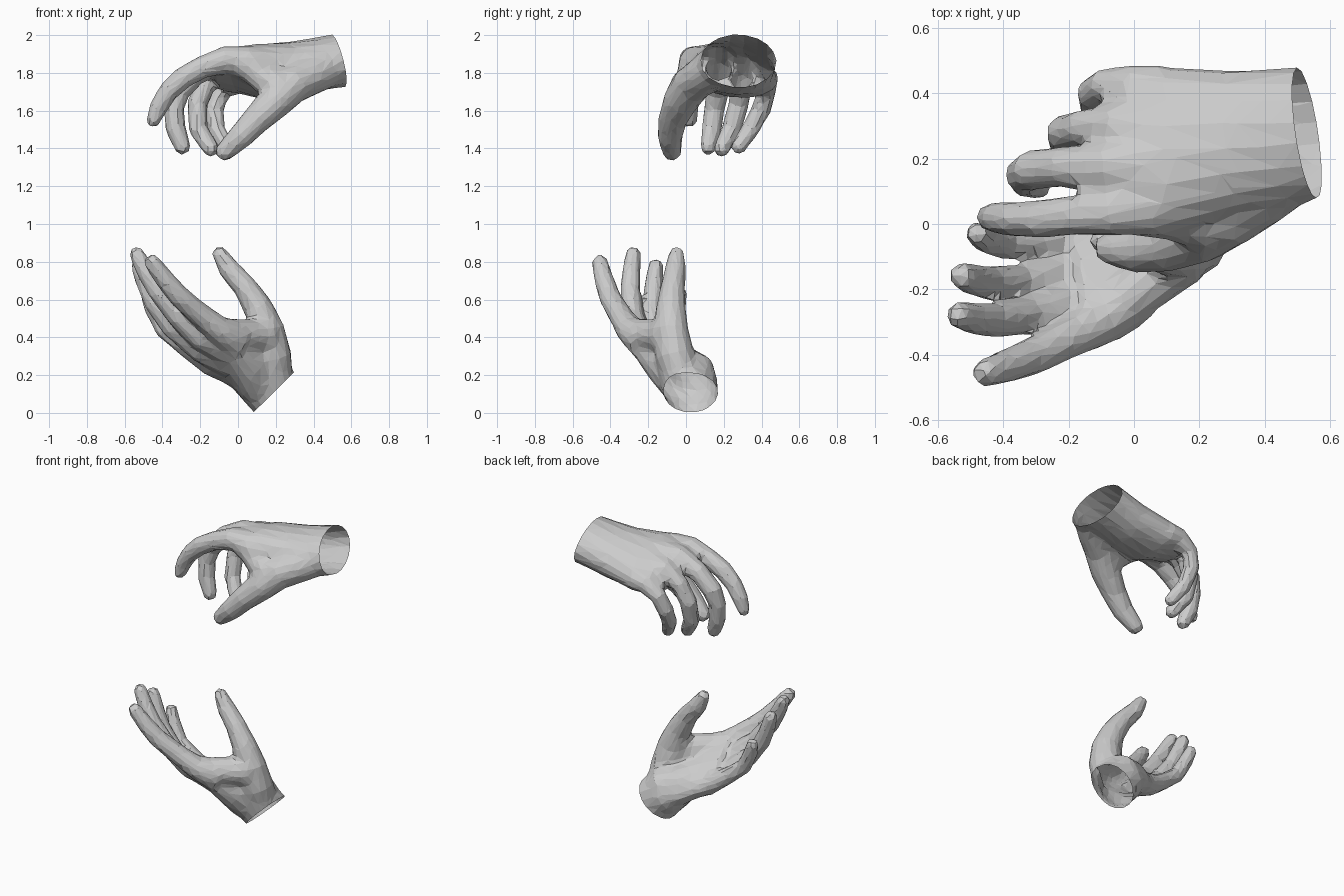
import bpy, bmesh, math
from itertools import product
from mathutils import Vector as V
from mathutils.bvhtree import BVHTree

if "Cube" in bpy.data.objects:
    bpy.data.objects.remove(bpy.data.objects["Cube"])

BLEND = .032   # width of the soft joins between parts
CELL = .017    # grid size used to fuse the skin
RAY = V((.31, .52, .79)).normalized()


def loft(secs, n=14):
    """Closed loft through (centre, half-width vector, half-thickness) sections."""
    bm = bmesh.new()
    rings = []
    for i, (c, w, th) in enumerate(secs):
        axis = secs[min(i + 1, len(secs) - 1)][0] - secs[max(i - 1, 0)][0]
        t = axis.cross(w).normalized() * th
        ang = [2 * math.pi * k / n for k in range(n)]
        rings.append([bm.verts.new(c + w * math.cos(a) + t * math.sin(a)) for a in ang])
    for a, b in zip(rings, rings[1:]):
        for k in range(n):
            bm.faces.new((a[k], a[(k + 1) % n], b[(k + 1) % n], b[k]))
    bm.faces.new(rings[0][::-1])
    bm.faces.new(rings[-1])
    bmesh.ops.recalc_face_normals(bm, faces=bm.faces)
    return bm


def digit(pts):
    """Rounded finger through (x, y, z, radius) joints."""
    cs = [(V(p[:3]), p[3]) for p in pts]
    (a, _), (b, r) = cs[-2:]
    d = (b - a).normalized()
    cs += [(b + d * r * .5, r * .88), (b + d * r * .95, r * .5)]
    secs = []
    for i, (c, rad) in enumerate(cs):
        axis = (cs[min(i + 1, len(cs) - 1)][0] - cs[max(i - 1, 0)][0]).normalized()
        y = V((0, 1, 0))
        secs.append((c, (y - axis * y.dot(axis)).normalized() * rad * 1.03, rad * 1.03))
    return loft(secs)


def fuse(parts):
    """One skin around all parts, with softly blended joins."""
    far = .07
    fields, pts = [], []
    for bm in parts:
        co = [v.co.copy() for v in bm.verts]
        pts += co
        lo = [min(c[i] for c in co) - far for i in range(3)]
        hi = [max(c[i] for c in co) + far for i in range(3)]
        fields.append((lo, hi, BVHTree.FromBMesh(bm)))
        bm.free()
    org = V([min(c[i] for c in pts) - .05 for i in range(3)])
    dim = [int((max(c[i] for c in pts) + .05 - org[i]) / CELL) + 2 for i in range(3)]

    def dist(p):
        out = far
        x, y, z = p
        for lo, hi, tree in fields:
            if lo[0] < x < hi[0] and lo[1] < y < hi[1] and lo[2] < z < hi[2]:
                loc, nor, _, d = tree.find_nearest(p)
                if (p - loc).dot(nor) < 0:
                    hit = tree.ray_cast(p, RAY)   # inside if a back side is met first
                    if hit[0] and hit[1].dot(RAY) > 0:
                        d = -d
                h = max(BLEND - abs(out - d), 0)
                out = min(out, d) - h * h / (4 * BLEND)
        return out or 1e-6

    grid = {k: dist(org + V(k) * CELL) for k in product(*map(range, dim))}
    bm = bmesh.new()
    corners = list(product((0, 1), repeat=3))
    edges = [(a, b) for a in corners for b in corners
             if a < b and sum(abs(i - j) for i, j in zip(a, b)) == 1]
    cell = {}
    for k in product(*(range(d - 1) for d in dim)):
        val = {c: grid[k[0] + c[0], k[1] + c[1], k[2] + c[2]] for c in corners}
        if min(val.values()) < 0 < max(val.values()):
            hits = [V(a).lerp(V(b), val[a] / (val[a] - val[b]))
                    for a, b in edges if val[a] * val[b] < 0]
            cell[k] = bm.verts.new(org + (V(k) + sum(hits, V((0, 0, 0))) / len(hits)) * CELL)
    for k in list(cell):
        for ax in range(3):
            nxt = tuple(k[i] + (i == ax) for i in range(3))
            if grid[k] * grid[nxt] < 0:
                u, v = [i for i in range(3) if i != ax]
                quad = []
                for du, dv in ((0, 0), (1, 0), (1, 1), (0, 1)):
                    q = list(k)
                    q[u] -= du
                    q[v] -= dv
                    quad.append(cell.get(tuple(q)))
                if all(quad):
                    bm.faces.new(quad)
    bmesh.ops.recalc_face_normals(bm, faces=bm.faces)
    bmesh.ops.smooth_vert(bm, verts=bm.verts, factor=.5, use_axis_x=True,
                          use_axis_y=True, use_axis_z=True)
    return bm


def build_hand(name, palm, digits, wrist, normal, faces=1500):
    bm = fuse([loft([(V(c), V(w), t) for c, w, t in palm], 18)] + [digit(d) for d in digits])
    # open the wrist
    bmesh.ops.bisect_plane(bm, geom=bm.verts[:] + bm.edges[:] + bm.faces[:],
                           plane_co=wrist, plane_no=normal, clear_outer=True)
    me = bpy.data.meshes.new(name)
    bm.to_mesh(me)
    bm.free()
    ob = bpy.data.objects.new(name, me)
    bpy.context.collection.objects.link(ob)
    # low-poly facets
    m = ob.modifiers.new("reduce", 'DECIMATE')
    m.ratio = min(1, faces / (2 * max(1, len(me.polygons))))


# upper hand, palm down with curled fingers
upper_palm = [
    ((.68, .3, 1.88), (0, .2, 0), .145),
    ((.5, .275, 1.86), (0, .205, 0), .143),
    ((.3, .25, 1.825), (0, .22, -.03), .14),
    ((.1, .225, 1.81), (0, .255, -.06), .135),
    ((-.03, .225, 1.81), (.02, .235, -.075), .095),
    ((-.12, .225, 1.79), (.05, .205, -.075), .06),
]
index = [(.06, .05, 1.86, .075), (-.07, .035, 1.87, .07), (-.19, .025, 1.83, .058),
         (-.29, .015, 1.775, .057), (-.37, .015, 1.70, .052), (-.42, .02, 1.62, .048),
         (-.447, .02, 1.55, .038)]
middle = [(.06, .18, 1.86, .075), (-.08, .175, 1.865, .072), (-.22, .175, 1.8, .06),
          (-.315, .165, 1.7, .06), (-.34, .15, 1.61, .053), (-.33, .135, 1.5, .052),
          (-.295, .12, 1.41, .043)]
ring = [(.05, .3, 1.82, .07), (-.06, .3, 1.825, .065), (-.16, .295, 1.75, .053),
        (-.215, .28, 1.64, .053), (-.21, .24, 1.5, .05), (-.145, .19, 1.4, .043)]
little = [(.08, .42, 1.77, .06), (0, .425, 1.765, .06), (-.09, .425, 1.7, .05),
          (-.125, .4, 1.61, .05), (-.115, .34, 1.5, .046), (-.06, .28, 1.41, .04)]
thumb = [(.52, .18, 1.84, .09), (.4, .1, 1.79, .1), (.29, .03, 1.74, .1),
         (.2, -.03, 1.65, .09), (.1, -.07, 1.555, .075), (.01, -.085, 1.46, .064),
         (-.07, -.075, 1.385, .05)]
web = [(.22, .01, 1.73, .09), (.14, .025, 1.77, .08), (.04, .035, 1.84, .065)]
build_hand("upper_hand", upper_palm, [index, middle, ring, little, thumb, web],
           (.53, .28, 1.86), (1, .15, .25))

# lower hand, palm up with open fingers
lower_palm = [
    ((.29, .04, .0), (0, -.14, 0), .15),
    ((.18, .025, .115), (0, -.145, .01), .15),
    ((.1, -.015, .195), (.02, -.175, .05), .145),
    ((.0, -.08, .27), (.02, -.195, .09), .11),
    ((-.1, -.14, .34), (.03, -.175, .11), .08),
    ((-.18, -.175, .395), (.03, -.16, .11), .055),
]
index = [(0, -.23, .37, .075), (-.1, -.3, .44, .07), (-.2, -.35, .52, .06),
         (-.31, -.405, .615, .056), (-.39, -.435, .71, .05), (-.453, -.455, .795, .042)]
middle = [(-.06, -.18, .33, .07), (-.2, -.245, .4, .065), (-.32, -.28, .51, .055),
          (-.43, -.295, .65, .052), (-.49, -.29, .75, .047), (-.535, -.28, .84, .04)]
ring = [(-.06, -.1, .27, .07), (-.21, -.15, .335, .06), (-.35, -.18, .45, .053),
        (-.445, -.18, .58, .05), (-.495, -.17, .69, .046), (-.525, -.16, .775, .04)]
little = [(-.02, -.01, .22, .07), (-.15, -.03, .26, .06), (-.29, -.055, .36, .05),
          (-.395, -.06, .445, .047), (-.455, -.045, .56, .043), (-.478, -.03, .625, .037)]
thumb = [(.19, -.01, .15, .1), (.18, -.06, .31, .1), (.155, -.08, .44, .09),
         (.105, -.08, .56, .076), (.035, -.07, .67, .062), (-.05, -.055, .765, .055),
         (-.095, -.05, .84, .04)]
web = [(.14, -.1, .41, .09), (.05, -.17, .41, .085), (-.06, -.26, .42, .075)]
heel = [(.16, .05, .14, .1), (.13, .05, .24, .09), (.03, .01, .26, .08)]
build_hand("lower_hand", lower_palm, [index, middle, ring, little, thumb, web, heel],
           (.188, .03, .107), (.7, 0, -.71))
